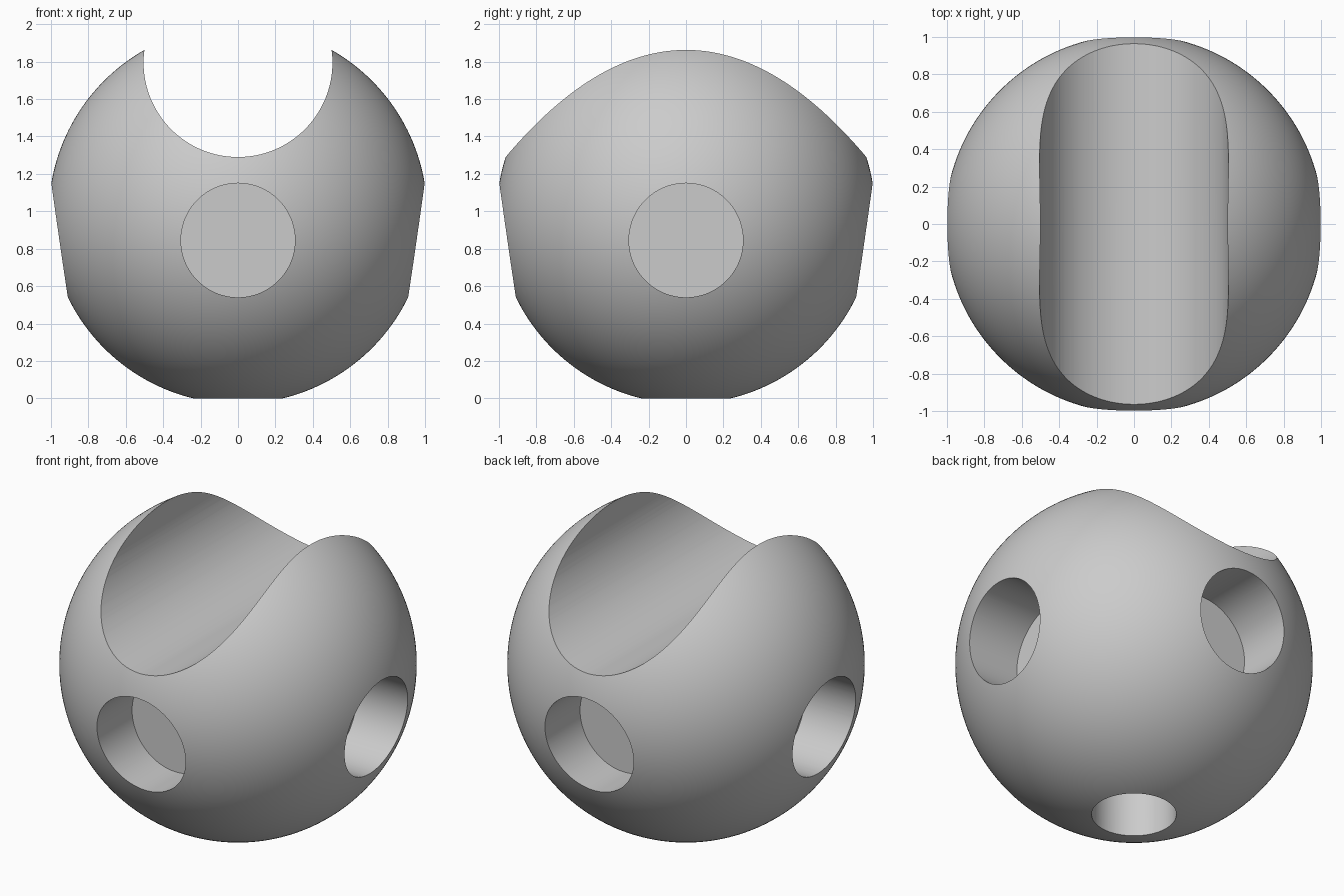
import bpy
import math

cube = bpy.data.objects.get("Cube")
if cube:
    bpy.data.objects.remove(cube, do_unlink=True)

RADIUS = 1.012
CENTRE_Z = 0.983
HOLE_FLOOR = 0.61      # distance of the hole floors from the ball's axis

grey = bpy.data.materials.new("light grey")
grey.use_nodes = True
colour = (0.6, 0.6, 0.6, 1)
grey.diffuse_color = colour
grey.node_tree.nodes["Principled BSDF"].inputs["Base Color"].default_value = colour

# Ball body
bpy.ops.mesh.primitive_uv_sphere_add(segments=192, ring_count=96, radius=RADIUS,
                                     location=(0, 0, CENTRE_Z))
ball = bpy.context.object
ball.name = "ball_body"
ball.data.materials.append(grey)


def cut_cylinder(name, radius, depth, location, rotation=(0, 0, 0)):
    """Subtract a cylinder from the ball, then discard the cutter."""
    bpy.ops.mesh.primitive_cylinder_add(vertices=128, radius=radius, depth=depth,
                                        location=location, rotation=rotation)
    cutter = bpy.context.object
    cutter.name = name
    cutter.hide_render = True
    cutter.data.materials.append(grey)
    mod = ball.modifiers.new(name, "BOOLEAN")
    mod.operation = "DIFFERENCE"
    mod.solver = "EXACT"
    mod.object = cutter
    bpy.context.view_layer.objects.active = ball
    bpy.ops.object.modifier_apply(modifier=mod.name)
    bpy.data.objects.remove(cutter, do_unlink=True)


# Round saddle groove running front to back across the top
cut_cylinder("saddle_cutter", 0.505, 3, (0, 0, 1.795), (math.pi / 2, 0, 0))

# Four blind holes around the sides
for i in range(4):
    angle = i * math.pi / 2
    reach = HOLE_FLOOR + 0.5
    cut_cylinder("side_hole_cutter", 0.305, 1,
                 (reach * math.cos(angle), reach * math.sin(angle), 0.845),
                 (0, math.pi / 2, angle))

# Blind hole underneath
cut_cylinder("bottom_hole_cutter", 0.24, 1, (0, 0, CENTRE_Z - HOLE_FLOOR - 0.5))

# Smooth surfaces with crisp rims
bpy.ops.object.select_all(action="DESELECT")
ball.select_set(True)
bpy.context.view_layer.objects.active = ball
bpy.ops.object.shade_smooth_by_angle(angle=math.radians(30))
